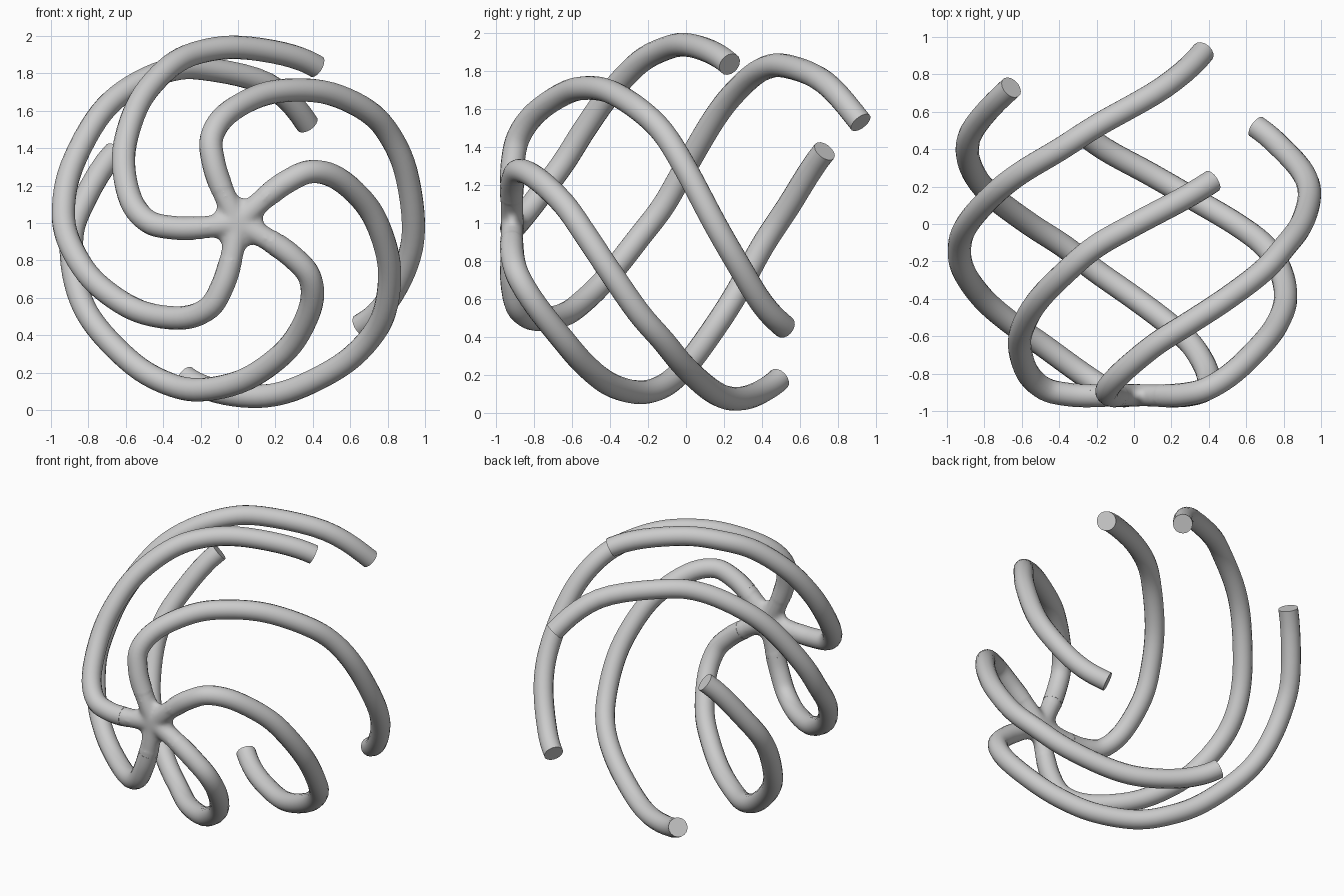
import bpy, bmesh
from math import radians, cos, sin
from mathutils import Vector, Matrix

if "Cube" in bpy.data.objects:
    bpy.data.objects.remove(bpy.data.objects["Cube"])

TUBE = 0.0625
HUB = Vector((0, -0.915, 1))

# One spiral rib: (distance from the y axis, angle in degrees, y)
RIB = [(0, 115, -.915), (.2, 115, -.918), (.35, 112, -.912), (.48, 107, -.88),
       (.585, 96, -.79), (.69, 80.5, -.645), (.77, 67.5, -.53), (.85, 54.5, -.4),
       (.915, 41, -.25), (.937, 30.5, -.12), (.939, 17.5, 0), (.938, 0, .15),
       (.93, -13, .27), (.9, -28, .4), (.848, -41, .53), (.758, -66, .73),
       (.646, -89, .92), (.53, -112, 1.1)]

# Turn of each rib about the y axis and the y where it is cut off
RIBS = [(0, .52), (-72, .49), (-144, .73), (144, .92), (72, .23)]


def rib_path(turn):
    """Smooth path through the rib points (Catmull-Rom)."""
    p = [Vector((r * cos(radians(a + turn)), y, 1 + r * sin(radians(a + turn))))
         for r, a, y in RIB]
    p.insert(0, 2 * p[0] - p[1])
    p.append(2 * p[-1] - p[-2])
    path = []
    for i in range(1, len(p) - 2):
        a, b, c, d = p[i - 1:i + 3]
        for k in range(5):
            t = k / 5
            path.append(0.5 * (2 * b + (c - a) * t + (2 * a - 5 * b + 4 * c - d) * t * t
                               + (3 * b - a - 3 * c + d) * t ** 3))
    return path


def cut_at(path, y):
    """Keep the path up to the given y."""
    for i in range(1, len(path)):
        if path[i].y > y:
            a, b = path[i - 1], path[i]
            return path[:i] + [a.lerp(b, (y - a.y) / (b.y - a.y))]
    return path


def tube(name, paths, radius):
    cu = bpy.data.curves.new(name, 'CURVE')
    cu.dimensions = '3D'
    cu.bevel_depth = radius
    cu.bevel_resolution = 6
    cu.use_fill_caps = True
    for path in paths:
        s = cu.splines.new('POLY')
        s.points.add(len(path) - 1)
        for pt, co in zip(s.points, path):
            pt.co = (*co, 1)
    ob = bpy.data.objects.new(name, cu)
    bpy.context.collection.objects.link(ob)
    select(ob)
    bpy.ops.object.convert(target='MESH')
    return bpy.context.view_layer.objects.active


def select(ob):
    bpy.ops.object.select_all(action='DESELECT')
    ob.select_set(True)
    bpy.context.view_layer.objects.active = ob


# Ribs, starting just outside the hub
stubs = []
for n, (turn, end) in enumerate(RIBS):
    path = rib_path(turn)
    stubs.append([q for q in path if (q - HUB).length < .32 and q.y < 0])
    outer = [q for q in path if (q - HUB).length > .22 or q.y > 0]
    rib = tube(f"rib_{n + 1}", [cut_at(outer, end)], TUBE)
    select(rib)
    bpy.ops.object.shade_smooth_by_angle(angle=radians(40))

# Hub: rib roots and a flat core fused together with soft fillets
hub = tube("hub", stubs, TUBE - .001)
bm = bmesh.new()
bm.from_mesh(hub.data)
bmesh.ops.create_uvsphere(bm, u_segments=32, v_segments=16, radius=1,
                          matrix=Matrix.Translation(HUB) @ Matrix.Diagonal((.14, .052, .14, 1)))
bmesh.ops.recalc_face_normals(bm, faces=bm.faces)
bm.to_mesh(hub.data)
bm.free()
select(hub)
mod = hub.modifiers.new("fuse", 'REMESH')
mod.mode = 'VOXEL'
mod.voxel_size = .011
bpy.ops.object.modifier_apply(modifier=mod.name)
bm = bmesh.new()
bm.from_mesh(hub.data)
for i in range(12):
    near = [v for v in bm.verts if (v.co - HUB).length < .21]
    bmesh.ops.smooth_vert(bm, verts=near, factor=.5, use_axis_x=True, use_axis_y=True, use_axis_z=True)
bm.to_mesh(hub.data)
bm.free()
bpy.ops.object.shade_smooth_by_angle(angle=radians(60))
